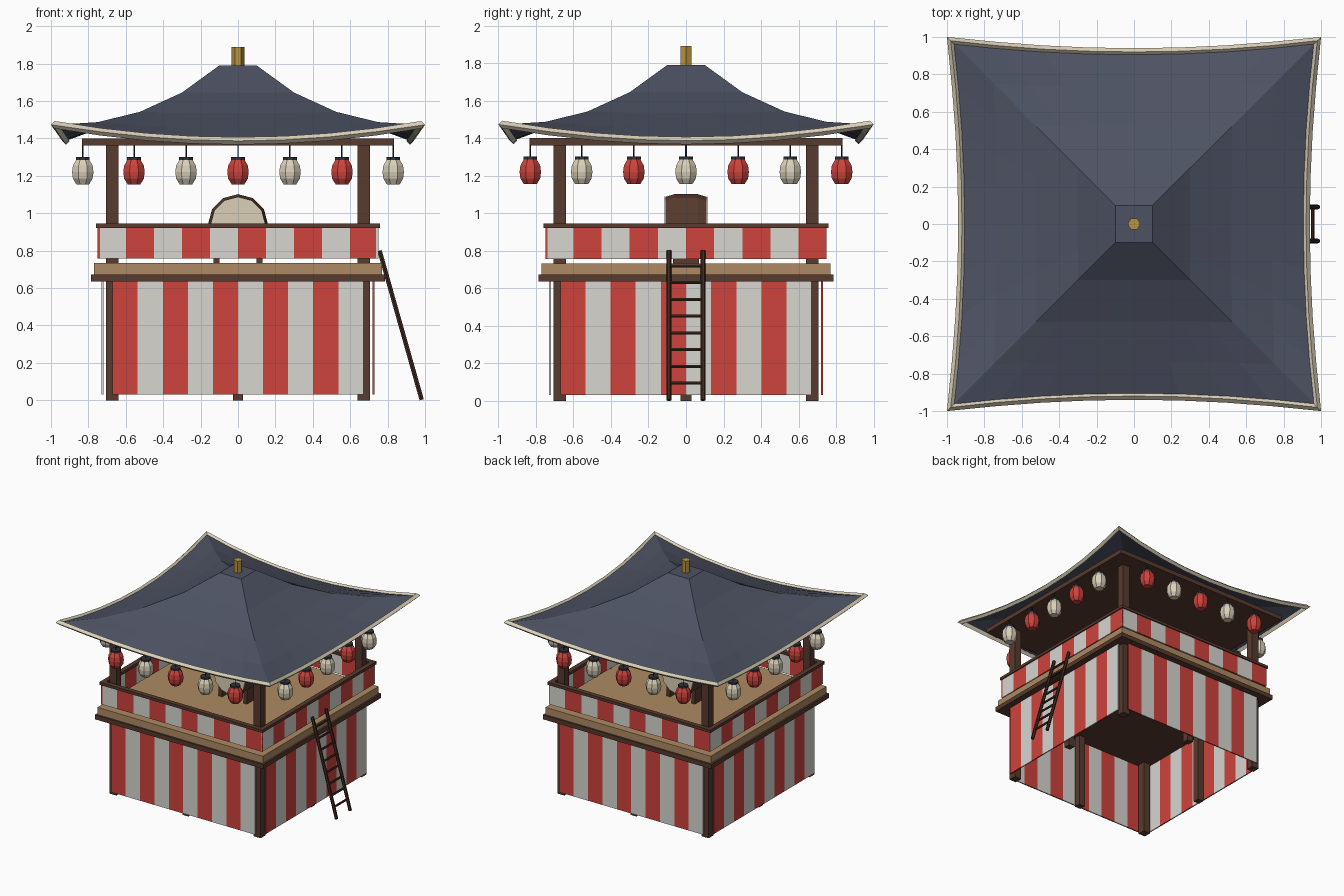
import bpy, bmesh, math
from mathutils import Matrix, Vector

if "Cube" in bpy.data.objects:
    bpy.data.objects.remove(bpy.data.objects["Cube"])


def material(name, rgb):
    m = bpy.data.materials.new(name)
    m.diffuse_color = (*rgb, 1)
    m.use_nodes = True
    m.node_tree.nodes["Principled BSDF"].inputs["Base Color"].default_value = m.diffuse_color
    return m


NAVY = material("slate_navy", (0.075, 0.085, 0.125))
RED = material("festival_red", (0.62, 0.055, 0.045))
WHITE = material("cloth_white", (0.68, 0.67, 0.63))
CREAM = material("paper_cream", (0.70, 0.63, 0.48))
TAN = material("deck_tan", (0.42, 0.255, 0.125))
BROWN = material("timber_brown", (0.095, 0.043, 0.026))
DARK = material("dark_wood", (0.05, 0.022, 0.014))
GOLD = material("gold", (0.48, 0.30, 0.05))
BLACK = material("charcoal", (0.028, 0.033, 0.045))


def finish(name, bm, mats, matrix=None):
    if matrix is not None:
        bm.transform(matrix)
    bmesh.ops.recalc_face_normals(bm, faces=bm.faces[:])
    me = bpy.data.meshes.new(name)
    bm.to_mesh(me)
    bm.free()
    for m in mats:
        me.materials.append(m)
    ob = bpy.data.objects.new(name, me)
    bpy.context.collection.objects.link(ob)
    return ob


def turn(k):
    return Matrix.Rotation(k * math.pi / 2, 4, 'Z')


def box(name, lo, hi, mat, matrix=None):
    bm = bmesh.new()
    bmesh.ops.create_cube(bm, size=1)
    for v in bm.verts:
        v.co = Vector([lo[i] if v.co[i] < 0 else hi[i] for i in range(3)])
    return finish(name, bm, [mat], matrix)


def lathe(name, profile, sides, mat, matrix=None, phase=0.0):
    """Closed solid from (radius, z) rings around z."""
    bm = bmesh.new()
    rings = [[bm.verts.new((r * math.cos(phase + 2 * math.pi * i / sides),
                            r * math.sin(phase + 2 * math.pi * i / sides), z))
              for i in range(sides)] for r, z in profile]
    for a, b in zip(rings, rings[1:]):
        for i in range(sides):
            j = (i + 1) % sides
            bm.faces.new((a[i], a[j], b[j], b[i]))
    bm.faces.new(rings[0])
    bm.faces.new(rings[-1])
    return finish(name, bm, [mat], matrix)


def rod(name, a, b, r, sides, mat):
    a, b = Vector(a), Vector(b)
    rot = (b - a).to_track_quat('Z', 'Y').to_matrix().to_4x4()
    return lathe(name, [(r, 0), (r, (b - a).length)], sides, mat,
                 Matrix.Translation(a) @ rot)


def striped(name, half, y0, y1, z0, z1, first, second, k):
    """Cloth panel cut into ten stripes, coloured alternately."""
    bm = bmesh.new()
    bmesh.ops.create_cube(bm, size=1)
    for v in bm.verts:
        v.co = (2 * half * v.co.x, y0 if v.co.y < 0 else y1, z0 if v.co.z < 0 else z1)
    w = half / 5
    for i in range(1, 10):
        bmesh.ops.bisect_plane(bm, geom=bm.verts[:] + bm.edges[:] + bm.faces[:],
                               plane_co=(-half + i * w, 0, 0), plane_no=(1, 0, 0))
    for f in bm.faces:
        s = int((f.calc_center_median().x + half) / w)
        f.material_index = min(max(s, 0), 9) % 2
    return finish(name, bm, [first, second], turn(k))


# Roof: (corner half-width, mid-side half-width, mid z, corner z) per ring
RINGS = [(0.10, 0.10, 1.79, 1.79), (0.30, 0.30, 1.645, 1.645),
         (0.525, 0.52, 1.535, 1.542), (0.75, 0.735, 1.455, 1.487),
         (0.98, 0.92, 1.387, 1.473)]
N = 8


def ring_point(ring, i):
    r, m, zm, zc = ring
    t = -1 + 2 * i / N
    return Vector((r * t, -(m + (r - m) * t * t), zm + (zc - zm) * t * t))


bm = bmesh.new()
for k in range(4):
    rows = [[bm.verts.new(turn(k) @ ring_point(g, i)) for i in range(N + 1)] for g in RINGS]
    for a, b in zip(rows, rows[1:]):
        for i in range(N):
            bm.faces.new((b[i], b[i + 1], a[i + 1], a[i]))
bmesh.ops.remove_doubles(bm, verts=bm.verts[:], dist=1e-4)
top = [v for v in bm.verts if v.co.z > 1.789]
bm.faces.new(sorted(top, key=lambda v: math.atan2(v.co.y, v.co.x)))
finish("roof", bm, [NAVY])

# Eave trim: diamond section swept along the curved eave
path = [turn(k) @ ring_point(RINGS[-1], i) for k in range(4) for i in range(N)]
bm = bmesh.new()
loops = []
for p in path:
    on_corner = abs(abs(p.x) - abs(p.y)) < 1e-3
    out = Vector((math.copysign(1, p.x) if on_corner or abs(p.x) > abs(p.y) else 0,
                  math.copysign(1, p.y) if on_corner or abs(p.y) > abs(p.x) else 0, 0))
    up = Vector((0, 0, 1))
    loops.append([bm.verts.new(p + 0.02 * d) for d in (out, up, -out, -up)])
for i, a in enumerate(loops):
    b = loops[(i + 1) % len(loops)]
    for j in range(4):
        bm.faces.new((a[j], a[(j + 1) % 4], b[(j + 1) % 4], b[j]))
finish("eave_trim", bm, [CREAM])

box("ceiling", (-0.835, -0.835, 1.362), (0.835, 0.835, 1.40), BROWN)
lathe("finial", [(0.034, 1.78), (0.034, 1.89)], 6, GOLD)

# Platform
box("deck_frame", (-0.785, -0.785, 0.635), (0.785, 0.785, 0.672), BROWN)
box("deck_floor", (-0.77, -0.77, 0.672), (0.77, 0.77, 0.733), TAN)

for k in range(4):
    # Corner posts and mid legs
    box("corner_post", (-0.705, -0.705, 0), (-0.64, -0.64, 1.37), BROWN, turn(k))
    box("middle_leg", (-0.028, -0.70, 0), (0.028, -0.645, 0.64), BROWN, turn(k))
    # Striped skirt, striped railing cloth and hand rail
    striped("skirt_cloth", 0.67, -0.73, -0.72, 0.03, 0.635, RED, WHITE, k)
    striped("railing_cloth", 0.75, -0.75, -0.738, 0.757, 0.93, WHITE, RED, k)
    box("hand_rail", (-0.76, -0.76, 0.922), (0.76, -0.72, 0.945), BROWN, turn(k))
    # Hanging lanterns
    for i in range(-2, 3):
        at = turn(k) @ Matrix.Translation((0.278 * i, -0.83, 0))
        paper = RED if (i + k) % 2 == 0 else CREAM
        lathe("lantern", [(0.037, 1.155), (0.057, 1.185), (0.062, 1.22),
                          (0.057, 1.255), (0.037, 1.287)], 8, paper, at, math.pi / 8)
        lathe("lantern_cap", [(0.04, 1.285), (0.04, 1.302)], 8, BLACK, at, math.pi / 8)
        lathe("lantern_cord", [(0.004, 1.30), (0.004, 1.365)], 4, BLACK, at)

# Drum on its stand, axis along y
lay = Matrix.Translation((0, 0, 0.942)) @ Matrix.Rotation(math.pi / 2, 4, 'X')
lathe("drum_body", [(0.145, -0.11), (0.16, -0.06), (0.16, 0.06), (0.145, 0.11)], 12, BROWN, lay)
for s in (-1, 1):
    lathe("drum_head", [(0.146, s * 0.108), (0.146, s * 0.115)], 12, CREAM, lay)
    box("drum_stand", (s * 0.115 - 0.017, -0.07, 0.73), (s * 0.115 + 0.017, 0.07, 0.86), BROWN)

# Ladder leaning on the right side
foot, head = Vector((0.982, 0, 0.003)), Vector((0.757, 0, 0.80))
for s in (-1, 1):
    side = Vector((0, s * 0.091, 0))
    rod("ladder_rail", foot + side, head + side, 0.0135, 6, DARK)
for i in range(8):
    p = foot.lerp(head, (0.092 + 0.0895 * i) / 0.80)
    rod("ladder_rung", p + Vector((0, -0.091, 0)), p + Vector((0, 0.091, 0)), 0.009, 6, DARK)
